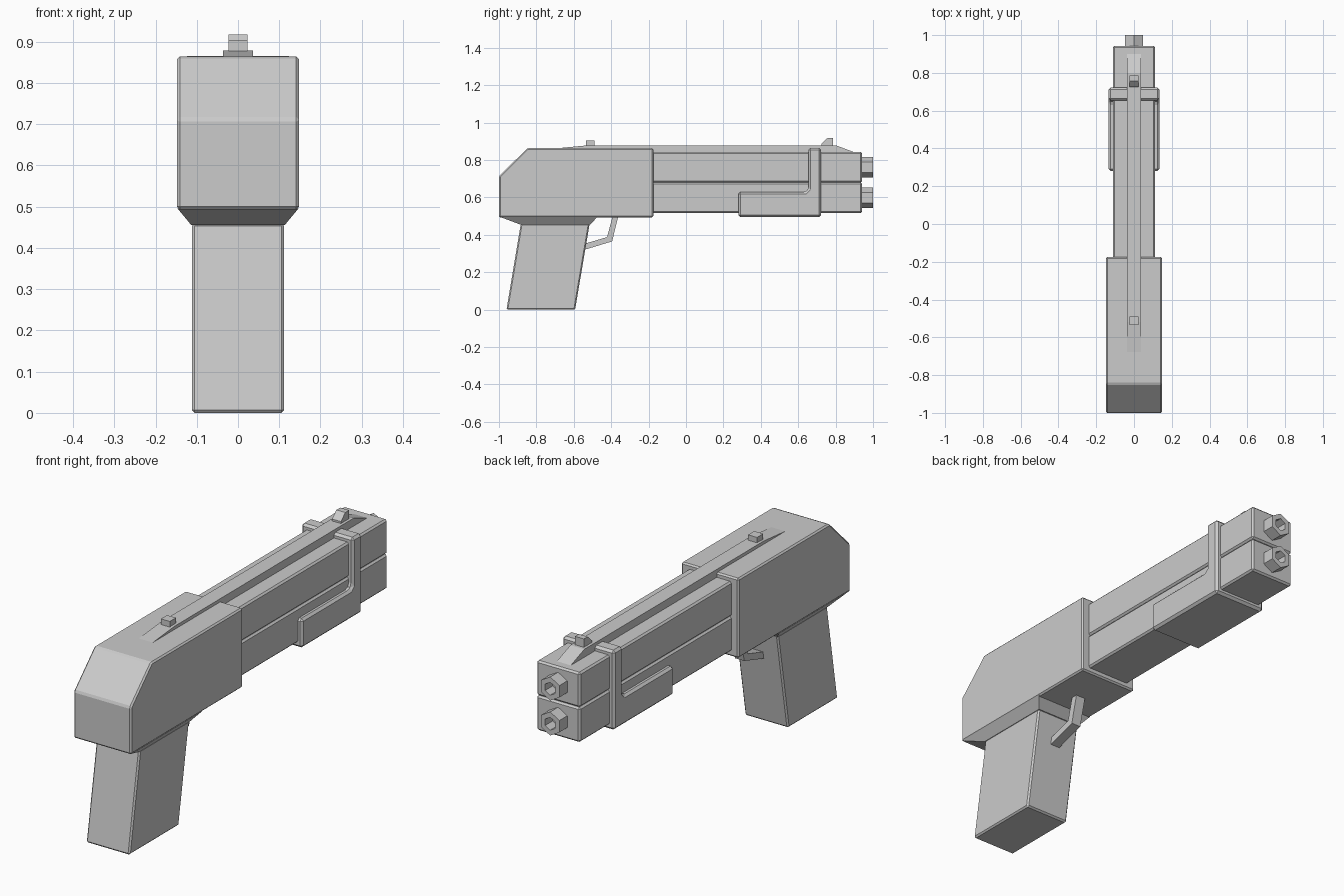
import bpy, bmesh, math

if "Cube" in bpy.data.objects:
    bpy.data.objects.remove(bpy.data.objects["Cube"])


def loft(name, rings, bevel=0.0, segments=1):
    """Skin a stack of equal-length point rings and cap both ends."""
    bm = bmesh.new()
    loops = [[bm.verts.new(p) for p in ring] for ring in rings]
    n = len(loops[0])
    for a, b in zip(loops, loops[1:]):
        for i in range(n):
            j = (i + 1) % n
            bm.faces.new((a[i], a[j], b[j], b[i]))
    bm.faces.new(loops[0])
    bm.faces.new(loops[-1])
    bmesh.ops.recalc_face_normals(bm, faces=bm.faces)
    mesh = bpy.data.meshes.new(name)
    bm.to_mesh(mesh)
    bm.free()
    obj = bpy.data.objects.new(name, mesh)
    bpy.context.collection.objects.link(obj)
    if bevel:
        mod = obj.modifiers.new("edge_bevel", 'BEVEL')
        mod.width = bevel
        mod.segments = segments
        mod.limit_method = 'ANGLE'
        mod.angle_limit = math.radians(20)
    return obj


def side_profile(name, half_width, points, bevel=0.0):
    """Extrude a (y, z) outline symmetrically across x."""
    return loft(name, [[(x, y, z) for y, z in points]
                       for x in (-half_width, half_width)], bevel)


def rect(hx, y0, y1, z):
    return [(-hx, y0, z), (hx, y0, z), (hx, y1, z), (-hx, y1, z)]


def hexagon(radius, y, zc):
    return [(radius * math.sin(i * math.pi / 3), y,
             zc + radius * math.cos(i * math.pi / 3)) for i in range(6)]


# Main body with sloped rear top
side_profile("body", 0.148, [(-1, 0.493), (-0.175, 0.493), (-0.175, 0.864),
                             (-0.847, 0.864), (-1, 0.713)], 0.007)

# Raked grip and the flared collar joining it to the body
loft("grip", [rect(0.112, -0.96, -0.593, 0),
              rect(0.112, -0.883, -0.515, 0.46)], 0.007)
loft("grip_collar", [rect(0.113, -0.886, -0.513, 0.455),
                     rect(0.147, -0.995, -0.473, 0.496)])

# Trigger
side_profile("trigger", 0.024, [(-0.362, 0.5), (-0.395, 0.365), (-0.55, 0.318),
                                (-0.55, 0.35), (-0.422, 0.388), (-0.392, 0.5)])

# Two stacked barrel blocks, each with a hollow hexagonal muzzle
for label, z0 in (("lower", 0.517), ("upper", 0.68)):
    z1 = z0 + 0.162
    side_profile(label + "_barrel", 0.112,
                 [(-0.2, z0), (0.942, z0), (0.942, z1), (-0.2, z1)], 0.008)
    zc = z0 + 0.082
    loft(label + "_muzzle", [hexagon(0.055, 0.93, zc), hexagon(0.055, 1.0, zc),
                             hexagon(0.03, 1.0, zc), hexagon(0.03, 0.945, zc)])

# Fore-end with its upright strap around the barrels
side_profile("fore_end", 0.134, [(0.28, 0.495), (0.722, 0.495), (0.722, 0.865),
                                 (0.655, 0.865), (0.655, 0.645),
                                 (0.64, 0.63), (0.28, 0.63)], 0.014)

# Top rail with tapered ends
side_profile("top_rail", 0.036, [(-0.7, 0.862), (-0.52, 0.879), (0.8, 0.879),
                                 (0.91, 0.838), (0.8, 0.82), (-0.5, 0.82)])

# Sights
side_profile("rear_sight", 0.023, [(-0.535, 0.87), (-0.49, 0.87),
                                   (-0.49, 0.904), (-0.535, 0.904)])
side_profile("front_sight", 0.023, [(0.725, 0.872), (0.785, 0.872),
                                    (0.785, 0.918), (0.757, 0.918), (0.725, 0.888)])
